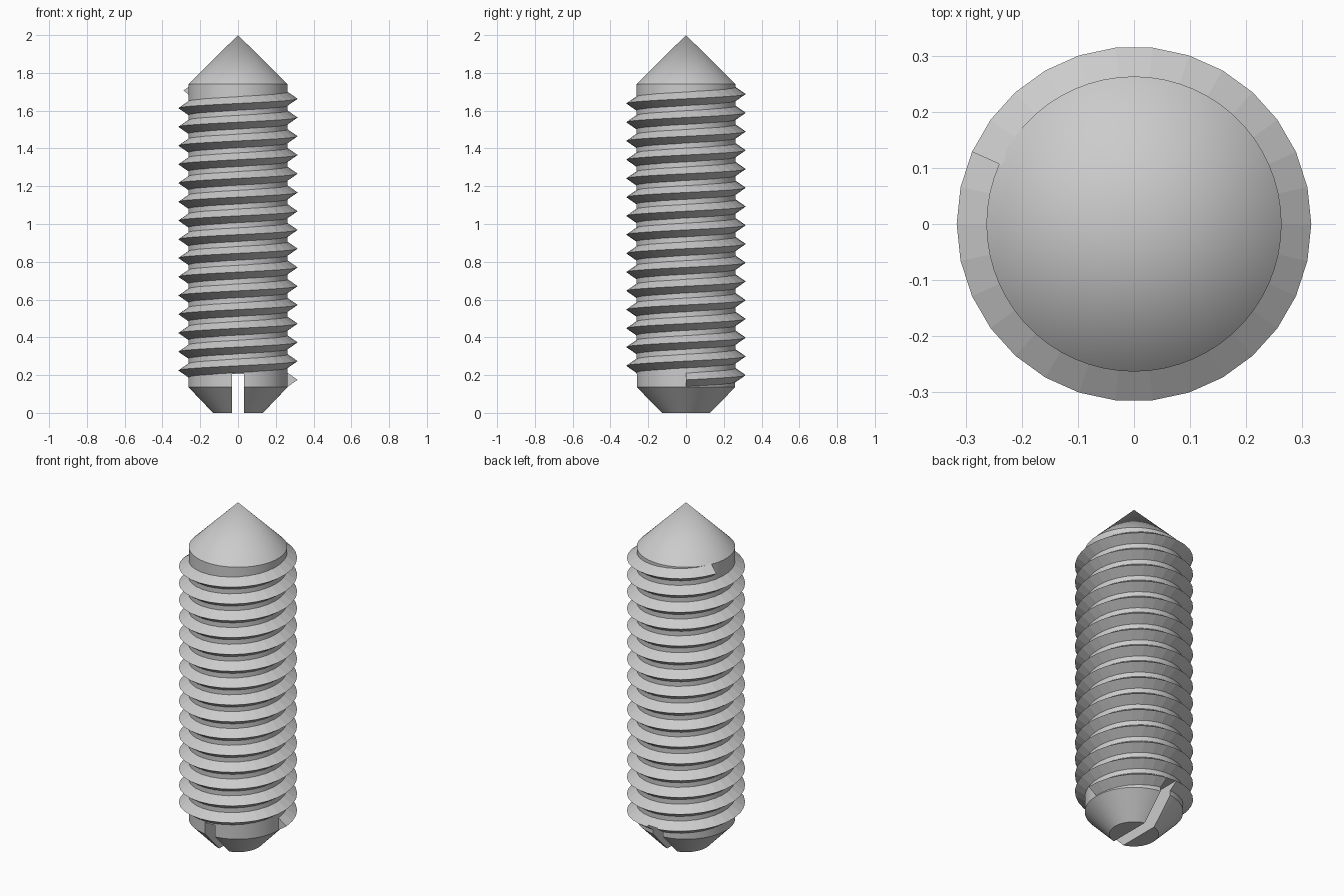
import bpy
import bmesh
from math import cos, sin, tau

cube = bpy.data.objects.get("Cube")
if cube:
    bpy.data.objects.remove(cube, do_unlink=True)

steel = bpy.data.materials.new("grey steel")
steel.use_nodes = True
GREY = (0.6, 0.6, 0.6, 1)
steel.diffuse_color = GREY
steel.node_tree.nodes["Principled BSDF"].inputs["Base Color"].default_value = GREY

CORE, CREST = 0.263, 0.316            # root and crest radii
SEGMENTS, PITCH = 30, 0.0992          # thread steps per turn, rise per turn


def polar(r, a, z):
    return (r * cos(a), r * sin(a), z)


def make_object(name, bm):
    bmesh.ops.recalc_face_normals(bm, faces=bm.faces)
    mesh = bpy.data.meshes.new(name)
    bm.to_mesh(mesh)
    bm.free()
    mesh.materials.append(steel)
    obj = bpy.data.objects.new(name, mesh)
    bpy.context.collection.objects.link(obj)
    return obj


def bridge(bm, a, b):
    n = len(a)
    for i in range(n):
        j = (i + 1) % n
        bm.faces.new((a[i], a[j], b[j], b[i]))


# Shank: chamfered foot, straight core and conical point
bm = bmesh.new()
sides = 2 * SEGMENTS
rings = [[bm.verts.new(polar(r, tau * i / sides, z)) for i in range(sides)]
         for r, z in ((0.132, 0), (CORE, 0.137), (CORE, 1.74))]
for low, high in zip(rings, rings[1:]):
    bridge(bm, low, high)
bm.faces.new(rings[0])
tip = bm.verts.new((0, 0, 2))
for i in range(sides):
    bm.faces.new((rings[-1][i], rings[-1][(i + 1) % sides], tip))
shank = make_object("shank", bm)

# Thread: triangular ridge swept along a right-handed helix, flat ended
bm = bmesh.new()
ridge = ((CORE - 0.005, -0.04), (CREST, 0), (CORE - 0.005, 0.04))
steps = 15 * SEGMENTS + 13
sections = []
for s in range(steps + 1):
    z = 0.175 + PITCH * s / SEGMENTS
    sections.append([bm.verts.new(polar(r, tau * s / SEGMENTS, z + dz))
                     for r, dz in ridge])
for a, b in zip(sections, sections[1:]):
    bridge(bm, a, b)
bm.faces.new(sections[0])
bm.faces.new(sections[-1])
thread = make_object("thread", bm)

# Driver slot cut straight through the foot
bm = bmesh.new()
bmesh.ops.create_cube(bm, size=1)
cutter = make_object("slot_cutter", bm)
cutter.scale = (0.066, 1, 0.41)
cutter.hide_render = True
cutter.hide_set(True)
bpy.context.view_layer.update()

for obj in (shank, thread):
    cut = obj.modifiers.new("driver slot", 'BOOLEAN')
    cut.operation = 'DIFFERENCE'
    cut.solver = 'EXACT'
    cut.object = cutter
    bpy.context.view_layer.objects.active = obj
    bpy.ops.object.modifier_apply(modifier=cut.name)
bpy.data.objects.remove(cutter, do_unlink=True)

# Smooth round shank with crisp shoulders; the thread stays faceted
bpy.ops.object.select_all(action='DESELECT')
shank.select_set(True)
bpy.context.view_layer.objects.active = shank
bpy.ops.object.shade_smooth_by_angle(angle=0.5)
